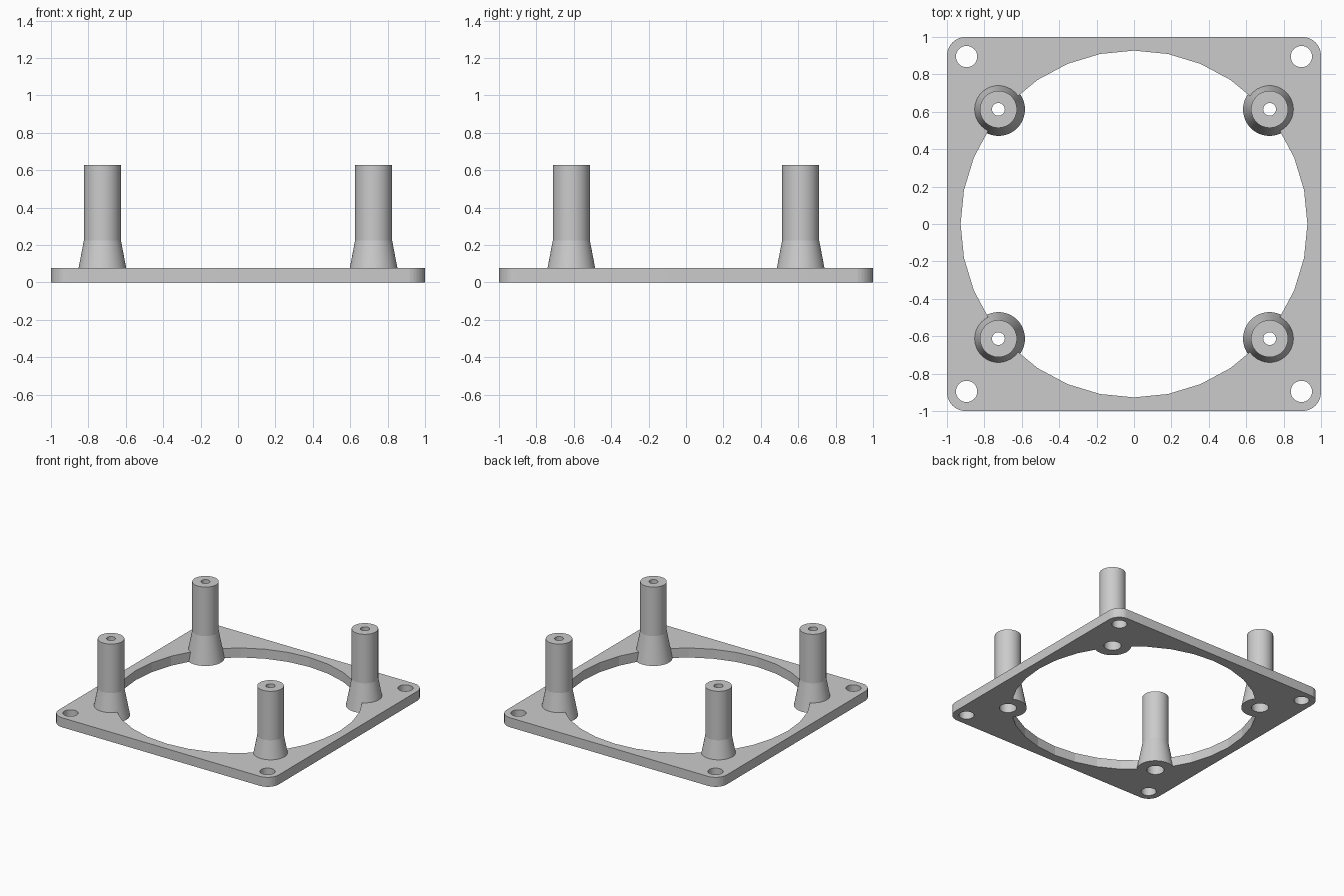
import bpy, bmesh, math

if "Cube" in bpy.data.objects:
    bpy.data.objects.remove(bpy.data.objects["Cube"])

PLATE_T, POST_H, FLARE_H = 0.078, 0.628, 0.225
POST_X, POST_Y, HOLE = 0.725, 0.613, 0.895
CORNERS = [(sx, sy) for sx in (-1, 1) for sy in (-1, 1)]

grey = bpy.data.materials.new("plain grey")
grey.use_nodes = True
colour = (0.6, 0.6, 0.6, 1)
grey.diffuse_color = colour
grey.node_tree.nodes["Principled BSDF"].inputs["Base Color"].default_value = colour


def finish(name, bm):
    """Turn a bmesh into a grey object."""
    bmesh.ops.recalc_face_normals(bm, faces=bm.faces)
    mesh = bpy.data.meshes.new(name)
    bm.to_mesh(mesh)
    bm.free()
    mesh.materials.append(grey)
    obj = bpy.data.objects.new(name, mesh)
    bpy.context.collection.objects.link(obj)
    return obj


def turned(name, x, y, profile, sides=48):
    """Solid of revolution from (radius, height) rings, capped at both ends."""
    bm = bmesh.new()
    rings = []
    for r, z in profile:
        angles = [math.tau * i / sides for i in range(sides)]
        rings.append([bm.verts.new((x + r * math.cos(a), y + r * math.sin(a), z))
                      for a in angles])
    for low, high in zip(rings, rings[1:]):
        for i in range(sides):
            j = (i + 1) % sides
            bm.faces.new((low[i], low[j], high[j], high[i]))
    bm.faces.new(rings[0])
    bm.faces.new(rings[-1])
    return finish(name, bm)


def combine(target, other, operation):
    """Apply a boolean and drop the helper object."""
    mod = target.modifiers.new(operation, 'BOOLEAN')
    mod.object, mod.operation, mod.solver = other, operation, 'EXACT'
    bpy.context.view_layer.objects.active = target
    bpy.ops.object.modifier_apply(modifier=mod.name)
    bpy.data.objects.remove(other)


# Square plate with rounded corners
bm = bmesh.new()
bmesh.ops.create_cube(bm, size=1)
for v in bm.verts:
    v.co.x *= 2
    v.co.y *= 2
    v.co.z = (v.co.z + 0.5) * PLATE_T
upright = [e for e in bm.edges if abs(e.verts[0].co.z - e.verts[1].co.z) > 0.01]
bmesh.ops.bevel(bm, geom=upright, offset=0.1, segments=8, profile=0.5, affect='EDGES')
bracket = finish("mounting_plate_with_posts", bm)

# Large round opening and corner screw holes
combine(bracket, turned("opening_cutter", 0, 0, [(0.927, -0.1), (0.927, 0.3)], 32),
        'DIFFERENCE')
for sx, sy in CORNERS:
    combine(bracket, turned("corner_hole_cutter", sx * HOLE, sy * HOLE,
                            [(0.057, -0.1), (0.057, 0.3)], 32), 'DIFFERENCE')

# Flared posts, each with a stepped bore that is wider underneath
for sx, sy in CORNERS:
    x, y = sx * POST_X, sy * POST_Y
    combine(bracket, turned("post", x, y, [(0.142, 0), (0.099, FLARE_H), (0.099, POST_H)]),
            'UNION')
    combine(bracket, turned("bore_cutter", x, y, [(0.065, -0.1), (0.065, 0.2), (0.034, 0.2),
                                                  (0.034, 0.8)]), 'DIFFERENCE')

# Smooth round walls, keep the hard edges
bpy.ops.object.select_all(action='DESELECT')
bracket.select_set(True)
bpy.context.view_layer.objects.active = bracket
bpy.ops.object.shade_smooth_by_angle(angle=math.radians(9))
